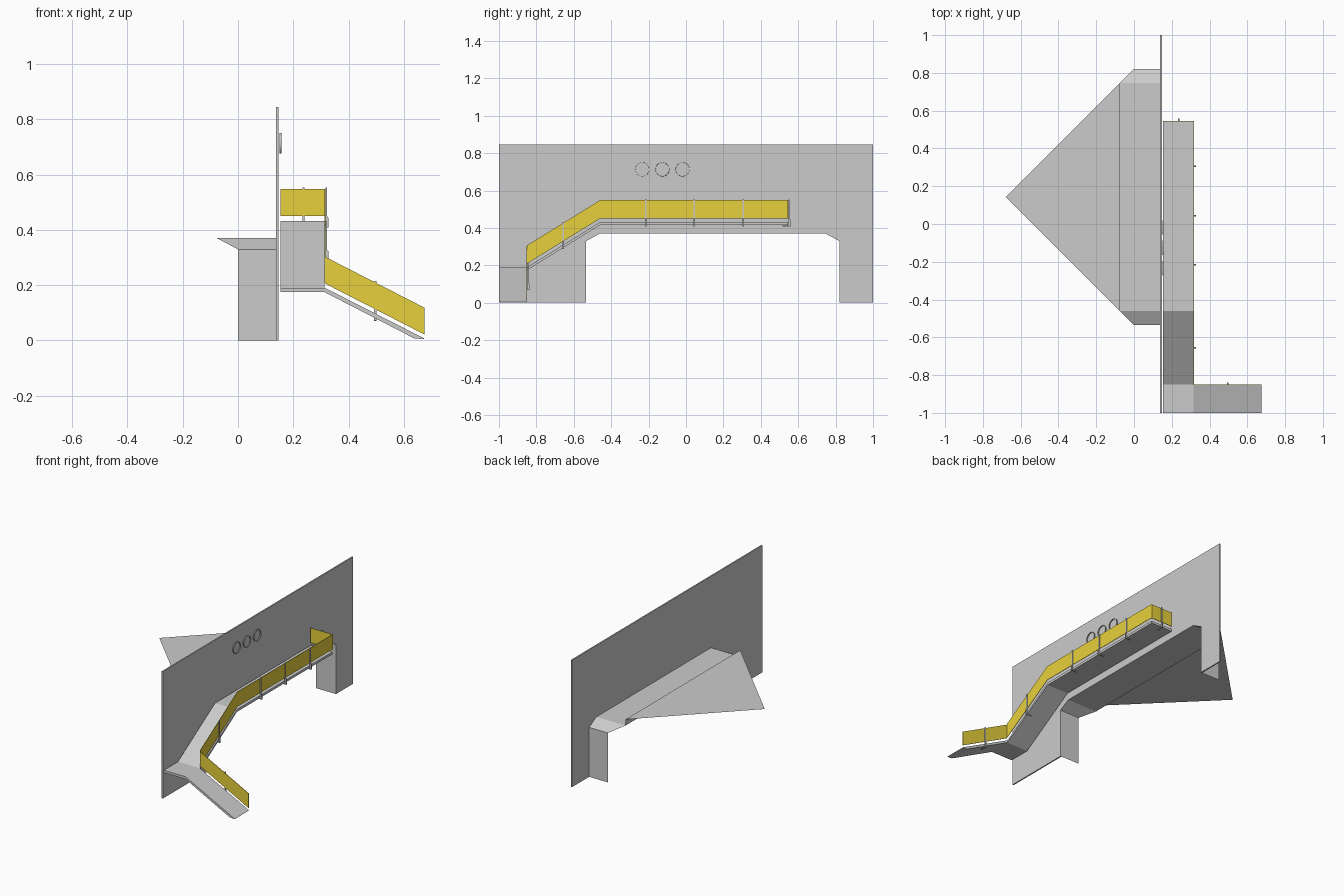
import bpy, math

if "Cube" in bpy.data.objects:
    bpy.data.objects.remove(bpy.data.objects["Cube"])

yellow = bpy.data.materials.new("rail_yellow")
yellow.diffuse_color = (0.80, 0.63, 0.045, 1)
yellow.use_nodes = True
yellow.node_tree.nodes["Principled BSDF"].inputs["Base Color"].default_value = yellow.diffuse_color


def add_mesh(name, verts, faces, mat=None):
    me = bpy.data.meshes.new(name)
    me.from_pydata(verts, [], faces)
    if mat:
        me.materials.append(mat)
    ob = bpy.data.objects.new(name, me)
    bpy.context.collection.objects.link(ob)
    return ob


def prism(name, profile, axis, lo, hi, mat=None):
    """Extrude a counter-clockwise profile: (y, z) along x, or (x, z) along y."""
    n = len(profile)
    put = (lambda a, b, t: (t, a, b)) if axis == 'x' else (lambda a, b, t: (a, t, b))
    verts = [put(a, b, t) for t in (lo, hi) for a, b in profile]
    faces = [tuple(reversed(range(n))), tuple(range(n, 2 * n))]
    faces += [(i, (i + 1) % n, n + (i + 1) % n, n + i) for i in range(n)]
    if axis == 'y':
        faces = [tuple(reversed(f)) for f in faces]
    return add_mesh(name, verts, faces, mat)


def band(path, low, high):
    """Closed strip between two vertical offsets of a path."""
    return [(a, b + low) for a, b in path] + [(a, b + high) for a, b in reversed(path)]


def mirrored(name, verts, faces):
    """Half mesh mirrored about the door centre."""
    ob = add_mesh(name, verts, faces)
    ob.location.y = 0.143
    ob.modifiers.new("mirror", 'MIRROR').use_axis = (False, True, False)


# Wall with chamfered doorway
prism("wall", [(-1, 0), (-0.535, 0), (-0.535, 0.329), (-0.46, 0.37), (0.746, 0.37),
               (0.821, 0.329), (0.821, 0), (1, 0), (1, 0.845), (-1, 0.845)], 'x', 0.138, 0.147)

# Doorway lining: jamb, chamfer and ceiling
h, c, low, t, top = 0.678, 0.603, 0.329, 0.37, 0.411
mirrored("doorway_lining",
         [(0.138, h, 0), (0, h, 0), (0, h, low), (0.138, h, low),
          (-0.077, c, t), (0.138, c, t), (-0.077, 0, t), (0.138, 0, t)],
         [(0, 1, 2, 3), (3, 2, 4, 5), (5, 4, 6, 7)])

# Raised triangular ceiling behind, with its small step
mirrored("pointed_ceiling",
         [(-0.077, c, t), (-0.077, 0, t), (-0.077, c, top), (-0.077, 0, top), (-0.68, 0, top)],
         [(0, 2, 3, 1), (2, 4, 3)])

# Walkway, landing and side ramp
walk = [(-0.85, 0.190), (-0.46, 0.431), (0.545, 0.431)]
prism("walkway", band([(-1, 0.190)] + walk, -0.016, 0), 'x', 0.153, 0.314)
prism("ramp", [(0.314, 0.174), (0.638, 0.007), (0.675, 0.004), (0.672, 0.008), (0.314, 0.190)],
      'y', -1, -0.85)

# Yellow rail panels
ramp = [(0.316, 0.187), (0.675, 0.003)]
end = [(0.153, 0.431), (0.314, 0.431)]
prism("walkway_rail", band(walk, 0.019, 0.117), 'x', 0.314, 0.317, yellow)
prism("ramp_rail", band(ramp, 0.018, 0.115), 'y', -0.852, -0.849, yellow)
prism("end_rail", band(end, 0.019, 0.117), 'y', 0.543, 0.546, yellow)


# Rail posts with a bracket foot hooked under the deck: outline is (outwards, height)
def post(name, x, y, z, axis):
    shape = [(-0.03, -0.023), (0.013, -0.023), (0.013, 0.012), (0.008, 0.018),
             (0.008, 0.122), (0.0025, 0.122), (0.0025, -0.018), (-0.03, -0.018)]
    if axis == 'y':
        prism(name, [(x + a, z + b) for a, b in shape], 'y', y - 0.004, y + 0.004)
    else:
        prism(name, [(y + a, z + b) for a, b in shape], 'x', x - 0.004, x + 0.004)


for i, (y, z) in enumerate([(-0.655, 0.310), (-0.215, 0.431), (0.043, 0.431), (0.305, 0.431)]):
    post(f"walkway_post_{i}", 0.314, y, z, 'y')
post("ramp_post", 0.497, -0.851, 0.092, 'x')
post("end_post", 0.237, 0.545, 0.431, 'x')

# Three short ring tubes on the wall
for i, y in enumerate((-0.234, -0.126, -0.018)):
    bpy.ops.mesh.primitive_cylinder_add(vertices=32, radius=0.0375, depth=0.007,
                                        end_fill_type='NOTHING', location=(0.1535, y, 0.713),
                                        rotation=(0, math.pi / 2, 0))
    ring = bpy.context.object
    ring.name = f"wall_ring_{i}"
    bpy.ops.object.shade_smooth_by_angle()
    ring.modifiers.new("thickness", 'SOLIDIFY').thickness = 0.0015
